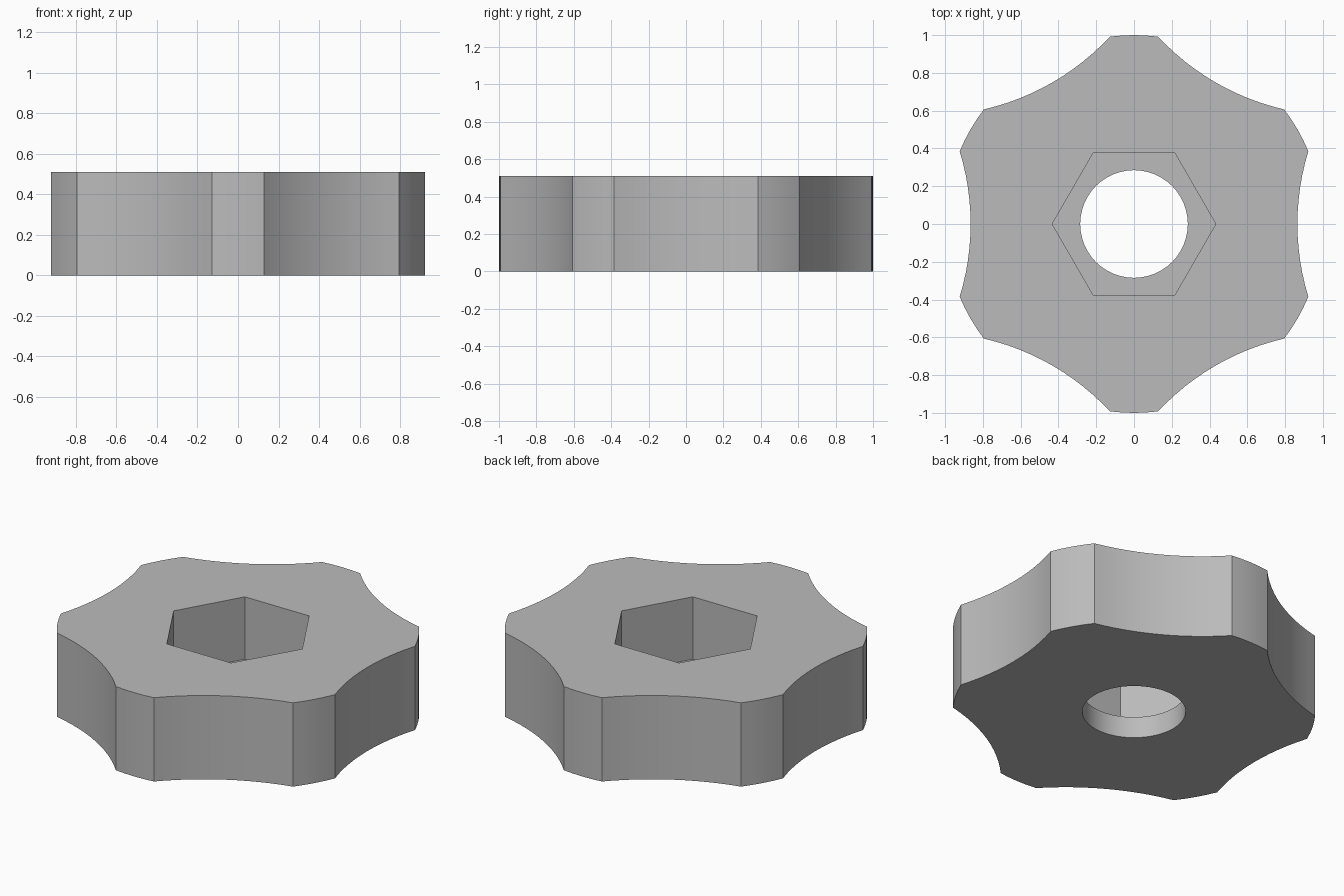
import bpy, bmesh
from math import sin, cos, pi, radians, asin, hypot

if "Cube" in bpy.data.objects:
    bpy.data.objects.remove(bpy.data.objects["Cube"], do_unlink=True)

HEIGHT, FLOOR = 0.51, 0.13        # knob thickness, socket floor level
HEX_R, BORE_R = 0.433, 0.285      # socket corner radius, through hole radius
VALLEY, TIP = 0.865, radians(7.35)  # grip valley distance, half angle of a lobe tip


def circle(radius, count):
    return [(radius * cos(2 * pi * i / count), radius * sin(2 * pi * i / count))
            for i in range(count)]


def outline():
    """Six concave grips joined by round lobe tips of radius 1."""
    half = pi / 6 - TIP
    ex, ey = cos(half), sin(half)
    sag = ex - VALLEY
    r = (ey * ey + sag * sag) / (2 * sag)
    sweep = asin(ey / r)
    grip = []
    for i in range(13):
        t = sweep * (i / 6 - 1)
        grip.append((VALLEY + r - r * cos(t), r * sin(t)))
    tip = [(cos(a), sin(a)) for a in (half + TIP * k / 2 for k in (1, 2, 3))]
    pts = []
    for k in range(6):
        c, s = cos(k * pi / 3), sin(k * pi / 3)
        pts += [(x * c - y * s, x * s + y * c) for x, y in grip + tip]
    return pts


bm = bmesh.new()


def ring(points, z):
    verts = [bm.verts.new((x, y, z)) for x, y in points]
    edges = [bm.edges.new((v, verts[i - 1])) for i, v in enumerate(verts)]
    return verts, edges


def wall(a, b):
    for i in range(len(a[0])):
        bm.faces.new((a[0][i - 1], a[0][i], b[0][i], b[0][i - 1]))


def cap(outer, inner):
    bmesh.ops.triangle_fill(bm, edges=outer[1] + inner[1], use_beauty=True)


rim, hexagon, bore = outline(), circle(HEX_R, 6), circle(BORE_R, 48)
rim_low, rim_high = ring(rim, 0), ring(rim, HEIGHT)
hex_low, hex_high = ring(hexagon, FLOOR), ring(hexagon, HEIGHT)
bore_low, bore_high = ring(bore, 0), ring(bore, FLOOR)

# Flat faces: underside, top and socket floor
cap(rim_low, bore_low)
cap(rim_high, hex_high)
cap(hex_low, bore_high)
# Side walls: grip, hex socket and through hole
wall(rim_low, rim_high)
wall(hex_low, hex_high)
wall(bore_low, bore_high)
bmesh.ops.recalc_face_normals(bm, faces=bm.faces[:])

mesh = bpy.data.meshes.new("star_knob")
bm.to_mesh(mesh)
bm.free()
knob = bpy.data.objects.new("star_knob", mesh)
bpy.context.collection.objects.link(knob)

# Plain grey finish
grey = bpy.data.materials.new("grey")
grey.use_nodes = True
color = (0.5, 0.5, 0.5, 1)
grey.diffuse_color = color
grey.node_tree.nodes["Principled BSDF"].inputs["Base Color"].default_value = color
mesh.materials.append(grey)

bpy.ops.object.select_all(action='DESELECT')
knob.select_set(True)
bpy.context.view_layer.objects.active = knob
bpy.ops.object.shade_smooth_by_angle(angle=radians(15))
